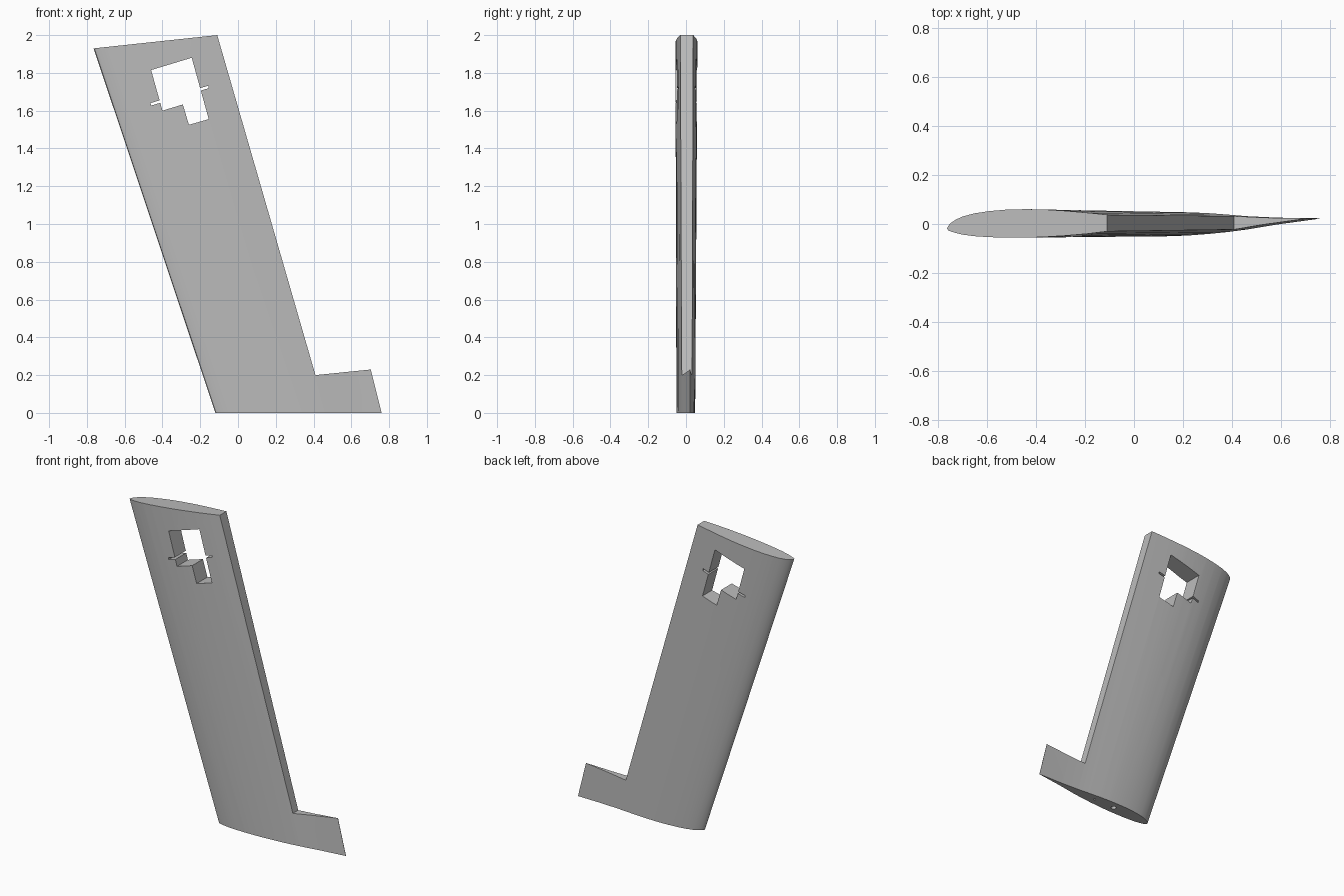
import bpy, bmesh
from mathutils import Vector

cube = bpy.data.objects.get("Cube")
if cube:
    bpy.data.objects.remove(cube, do_unlink=True)

grey = bpy.data.materials.new("light grey")
grey.use_nodes = True
COLOUR = (0.5, 0.5, 0.5, 1)
grey.diffuse_color = COLOUR
grey.node_tree.nodes["Principled BSDF"].inputs["Base Color"].default_value = COLOUR


def make_object(name, bm):
    bmesh.ops.recalc_face_normals(bm, faces=bm.faces)
    mesh = bpy.data.meshes.new(name)
    bm.to_mesh(mesh)
    bm.free()
    mesh.materials.append(grey)
    obj = bpy.data.objects.new(name, mesh)
    bpy.context.collection.objects.link(obj)
    return obj


def loft(name, rings):
    """Skin a list of closed rings and cap both ends."""
    bm = bmesh.new()
    loops = [[bm.verts.new(p) for p in ring] for ring in rings]
    n = len(loops[0])
    for a, b in zip(loops, loops[1:]):
        for i in range(n):
            j = (i + 1) % n
            bm.faces.new((a[i], a[j], b[j], b[i]))
    bm.faces.new(loops[0])
    bm.faces.new(loops[-1])
    return make_object(name, bm)


def prism(name, outline):
    """Extrude an x-z outline through the whole thickness."""
    return loft(name, [[(x, y, z) for x, z in outline] for y in (-0.3, 0.3)])


def rod(name, start, end, radius):
    start, end = Vector(start), Vector(end)
    axis = end - start
    bm = bmesh.new()
    bmesh.ops.create_cone(bm, cap_ends=True, segments=20, radius1=radius,
                          radius2=radius, depth=axis.length)
    bm.transform(axis.to_track_quat('Z', 'Y').to_matrix().to_4x4())
    bmesh.ops.translate(bm, verts=bm.verts, vec=(start + end) / 2)
    return make_object(name, bm)


def cut(target, cutter, operation='DIFFERENCE'):
    mod = target.modifiers.new(cutter.name, 'BOOLEAN')
    mod.operation = operation
    mod.solver = 'EXACT'
    mod.object = cutter
    bpy.context.view_layer.objects.active = target
    bpy.ops.object.modifier_apply(modifier=mod.name)
    bpy.data.objects.remove(cutter, do_unlink=True)


# Wing section: chord fraction and offset across the chord
UPPER = [(0.004, -0.008), (0.015, 0.004), (0.035, 0.018), (0.065, 0.031),
         (0.11, 0.043), (0.17, 0.052), (0.24, 0.058), (0.32, 0.060),
         (0.4, 0.058), (0.48, 0.053), (0.57, 0.045), (0.66, 0.036),
         (0.8, 0.027), (1.0, 0.021)]
LOWER = [(1.0, 0.019), (0.8, -0.006), (0.66, -0.028), (0.57, -0.039),
         (0.48, -0.047), (0.4, -0.052), (0.32, -0.055), (0.24, -0.055),
         (0.17, -0.053), (0.11, -0.049), (0.065, -0.043), (0.035, -0.036),
         (0.015, -0.030), (0.004, -0.025)]
SECTION = [(0, -0.018)] + UPPER + LOWER


def section(z):
    lead, trail = -0.12 - 0.334 * z, 0.76 - 0.25 * z
    chord = trail - lead
    twist = 0.012 * (1 - z / 2)
    return [(lead + t * chord, y * chord / 1.03 + twist * (t - 0.55), z)
            for t, y in SECTION]


# Swept wing panel trimmed to its outline, with the control surface cutaway
wing = loft("wing_panel", [section(-0.1), section(2.2)])
cut(wing, prism("outline", [(-1.2, 0), (1.2, 0), (1.2, 0.28), (0.41, 0.2),
                            (-0.11, 2), (-1.2, 1.883)]), 'INTERSECT')

# Stepped servo bay with a narrow slot running across it
cut(wing, prism("servo_bay", [(-0.46, 1.815), (-0.245, 1.88), (-0.155, 1.555),
                              (-0.26, 1.525), (-0.292, 1.633), (-0.4, 1.6)]))
cut(wing, prism("slot", [(-0.46, 1.627), (-0.155, 1.719), (-0.158, 1.732),
                         (-0.463, 1.64)]))

# Spar and pin holes in the root face
cut(wing, rod("spar_hole", (0.175, 0, -0.05), (0.06, 0, 0.35), 0.016))
cut(wing, rod("pin_hole", (0.325, 0.003, -0.05), (0.27, 0.003, 0.15), 0.006))

bpy.ops.object.select_all(action='DESELECT')
wing.select_set(True)
bpy.context.view_layer.objects.active = wing
bpy.ops.object.shade_smooth_by_angle(angle=0.5)
